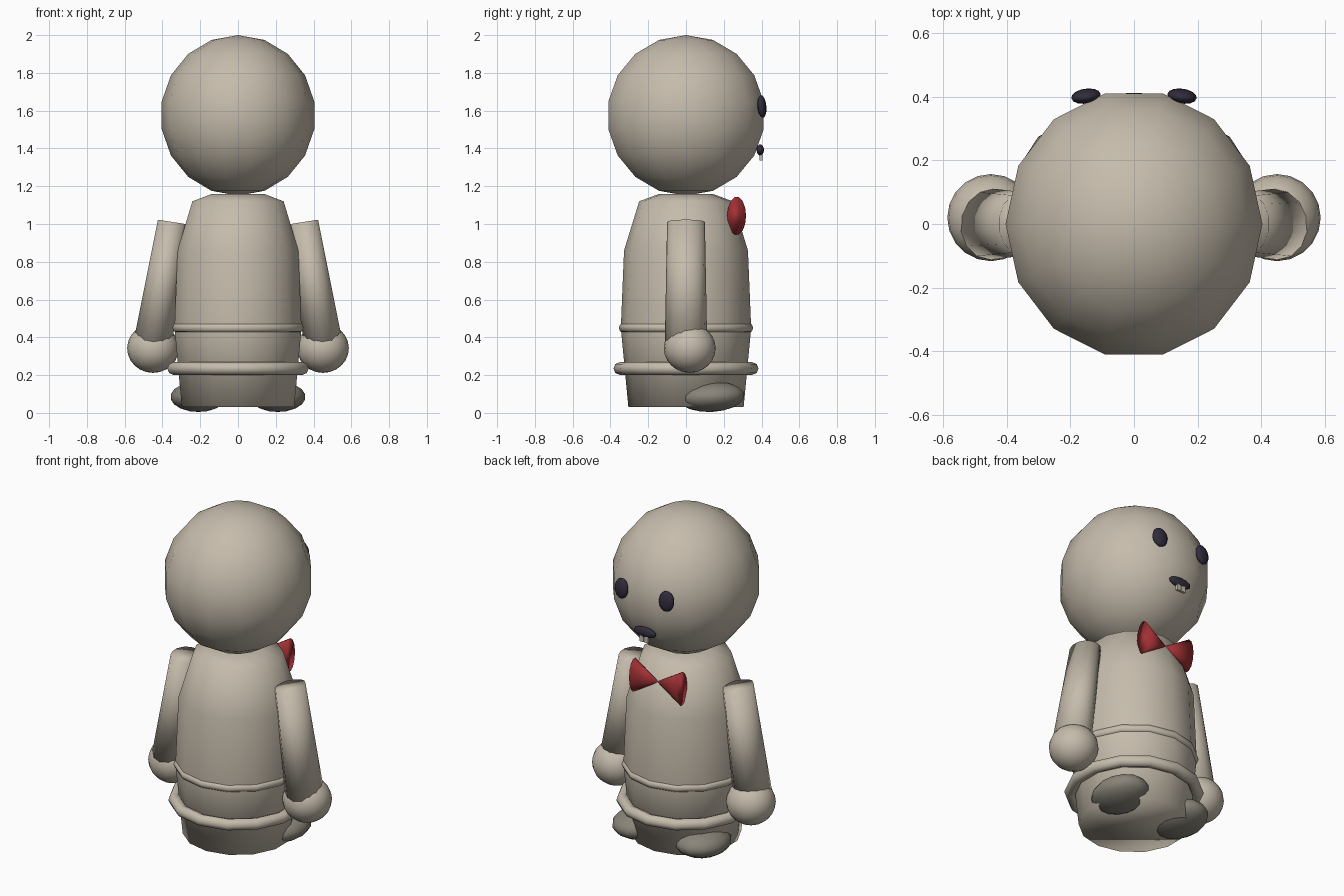
import bpy, bmesh
from math import pi, sin, cos, radians
from mathutils import Matrix, Vector

if "Cube" in bpy.data.objects:
    bpy.data.objects.remove(bpy.data.objects["Cube"], do_unlink=True)

SIDES = 14


def material(name, colour):
    m = bpy.data.materials.new(name)
    m.use_nodes = True
    m.diffuse_color = (*colour, 1)
    shader = m.node_tree.nodes["Principled BSDF"]
    shader.inputs["Base Color"].default_value = (*colour, 1)
    shader.inputs["Roughness"].default_value = 0.7
    return m


CLAY = material("warm beige", (0.56, 0.50, 0.41))
SOLE = material("dark taupe", (0.25, 0.23, 0.19))
DARK = material("dark violet", (0.03, 0.025, 0.045))
RED = material("bow red", (0.36, 0.03, 0.035))


def finish(name, bm, mat, loc=(0, 0, 0), rot=(0, 0, 0), smooth=True):
    bmesh.ops.recalc_face_normals(bm, faces=bm.faces)
    mesh = bpy.data.meshes.new(name)
    bm.to_mesh(mesh)
    bm.free()
    mesh.materials.append(mat)
    for p in mesh.polygons:
        p.use_smooth = smooth
    ob = bpy.data.objects.new(name, mesh)
    ob.location, ob.rotation_euler = loc, rot
    bpy.context.collection.objects.link(ob)
    return ob


def ball(name, mat, loc, size, rot=(0, 0, 0), segments=SIDES, rings=9):
    bm = bmesh.new()
    bmesh.ops.create_uvsphere(bm, u_segments=segments, v_segments=rings, radius=1)
    # put a vertex on the y axis before stretching
    bmesh.ops.transform(bm, matrix=Matrix.Diagonal((*size, 1)) @ Matrix.Rotation(pi / 2, 4, "Z"),
                        verts=bm.verts)
    return finish(name, bm, mat, loc, rot)


def loft(name, mat, rings, loc=(0, 0, 0), rot=(0, 0, 0), closed=False):
    """Skin elliptical rings given as (z, x radius, y radius)."""
    bm = bmesh.new()
    loops = [[bm.verts.new((rx * sin(2 * pi * i / SIDES), ry * cos(2 * pi * i / SIDES), z))
              for i in range(SIDES)] for z, rx, ry in rings]
    pairs = list(zip(loops, loops[1:]))
    if closed:
        pairs.append((loops[-1], loops[0]))
    else:
        bm.faces.new(loops[0])
        bm.faces.new(loops[-1])
    for a, b in pairs:
        for i in range(SIDES):
            j = (i + 1) % SIDES
            bm.faces.new((a[i], a[j], b[j], b[i]))
    return finish(name, bm, mat, loc, rot)


def hoop(name, z, radius, thick):
    section = [(thick * sin(k * pi / 4), radius + thick * cos(k * pi / 4)) for k in range(8)]
    return loft(name, CLAY, [(h, r, r) for h, r in section], (0, 0, z), closed=True)


# Head and torso
ball("head", CLAY, (0, 0, 1.575), (0.41, 0.428, 0.425))
profile = [(0.03, 0.305), (0.45, 0.345), (0.86, 0.328), (1.12, 0.248), (1.16, 0.14)]
loft("torso", CLAY, [(z, r, r) for z, r in profile])
hoop("waist_band", 0.45, 0.33, 0.026)
hoop("hip_band", 0.235, 0.35, 0.034)

# Paired parts
for side, s in (("left", 1), ("right", -1)):
    loft(side + "_arm", CLAY, [(-0.32, 0.105, 0.112), (0.325, 0.077, 0.1)],
         (0.4 * s, 0, 0.69), (0, radians(-8.9) * s, 0))
    ball(side + "_hand", CLAY, (0.45 * s, 0.02, 0.342), (0.137, 0.137, 0.13), segments=20, rings=12)
    ball(side + "_foot", SOLE, (0.21 * s, 0.135, 0.085), (0.148, 0.18, 0.08), (radians(3), 0, 0))
    ball(side + "_eye", DARK, (0.151 * s, 0.402, 1.622), (0.047, 0.023, 0.06),
         (radians(5), 0, radians(-8) * s))
    # Bow loop: a flattened cone opening outwards
    loft(side + "_bow_loop", RED, [(0, 0.003, 0.003), (0.16, 0.102, 0.05)],
         (0, 0.268, 1.043), (0, pi / 2 * s, 0))
    # Tooth hanging below the mouth
    bm = bmesh.new()
    bmesh.ops.create_cube(bm, size=1)
    bmesh.ops.scale(bm, vec=Vector((0.028, 0.016, 0.045)), verts=bm.verts)
    finish(side + "_tooth", bm, CLAY, (0.0155 * s, 0.398, 1.358), smooth=False)

# Mouth
ball("mouth", DARK, (0, 0.393, 1.392), (0.075, 0.02, 0.03))
